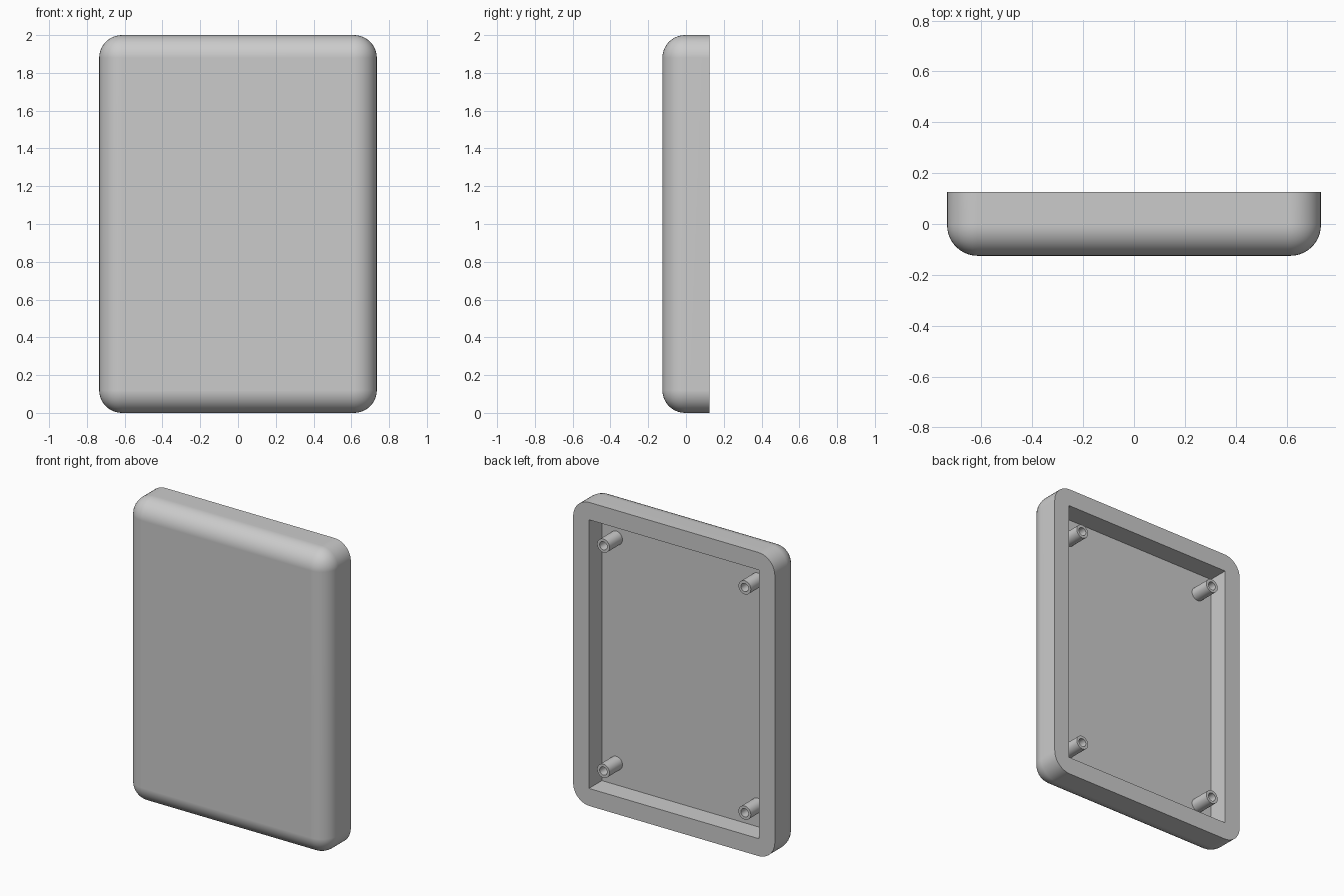
import bpy, bmesh, math
from mathutils import Matrix, Vector

W, D, H = 1.47, 0.25, 2.0      # outer size
WALL, FILLET = 0.115, 0.12     # wall thickness and edge radius
BACK = D / 2
FLOOR = -D / 2 + WALL

cube = bpy.data.objects.get("Cube")
if cube:
    bpy.data.objects.remove(cube, do_unlink=True)

grey = bpy.data.materials.new("plain grey")
grey.use_nodes = True
colour = (0.6, 0.6, 0.6, 1)
grey.diffuse_color = colour
grey.node_tree.nodes["Principled BSDF"].inputs["Base Color"].default_value = colour


def make_object(name, bm):
    bmesh.ops.recalc_face_normals(bm, faces=bm.faces)
    mesh = bpy.data.meshes.new(name)
    bm.to_mesh(mesh)
    bm.free()
    mesh.materials.append(grey)
    obj = bpy.data.objects.new(name, mesh)
    bpy.context.collection.objects.link(obj)
    return obj


def select(obj):
    bpy.ops.object.select_all(action="DESELECT")
    obj.select_set(True)
    bpy.context.view_layer.objects.active = obj


def box(size, centre):
    bm = bmesh.new()
    bmesh.ops.create_cube(bm, size=1, matrix=Matrix.Translation(centre) @ Matrix.Diagonal((*size, 1)))
    return bm


# Shell: every edge rounded except those around the open back
bm = box((W, D, H), (0, 0, H / 2))
edges = [e for e in bm.edges if not all(v.co.y > 0 for v in e.verts)]
bmesh.ops.bevel(bm, geom=edges, offset=FILLET, offset_type="OFFSET",
                segments=10, profile=0.5, affect="EDGES")
shell = make_object("shell", bm)

# Square-cornered cavity cut from the back
depth = BACK - FLOOR + 0.1
cutter = make_object("cavity_cutter", box((W - 2 * WALL, depth, H - 2 * WALL),
                                          (0, FLOOR + depth / 2, H / 2)))
cutter.hide_render = True
cut = shell.modifiers.new("cavity", "BOOLEAN")
cut.operation = "DIFFERENCE"
cut.solver = "EXACT"
cut.object = cutter
select(shell)
bpy.ops.object.modifier_apply(modifier=cut.name)
bpy.data.objects.remove(cutter, do_unlink=True)
bpy.ops.object.shade_smooth_by_angle(angle=math.radians(30))
shell.modifiers.new("even_shading", "WEIGHTED_NORMAL").keep_sharp = True


# Hollow screw posts standing on the cavity floor
def screw_post(name, x, z, outer=0.045, inner=0.027):
    bm = bmesh.new()
    profile = [(outer, FLOOR - 0.01), (outer, BACK), (inner, BACK), (inner, FLOOR)]
    verts = [bm.verts.new((r, y, 0)) for r, y in profile]
    lines = [bm.edges.new(pair) for pair in zip(verts, verts[1:])]
    bmesh.ops.spin(bm, geom=verts + lines, cent=(0, 0, 0), axis=(0, 1, 0),
                   angle=math.tau, steps=32, use_merge=True)
    bmesh.ops.remove_doubles(bm, verts=bm.verts, dist=0.0001)
    post = make_object(name, bm)
    post.location = Vector((x, 0, z))
    select(post)
    bpy.ops.object.shade_smooth_by_angle(angle=math.radians(30))


for side, sx in (("left", 1), ("right", -1)):
    for level, sz in (("upper", 1), ("lower", -1)):
        screw_post(f"{level}_{side}_screw_post", sx * 0.515, H / 2 + sz * 0.742)
